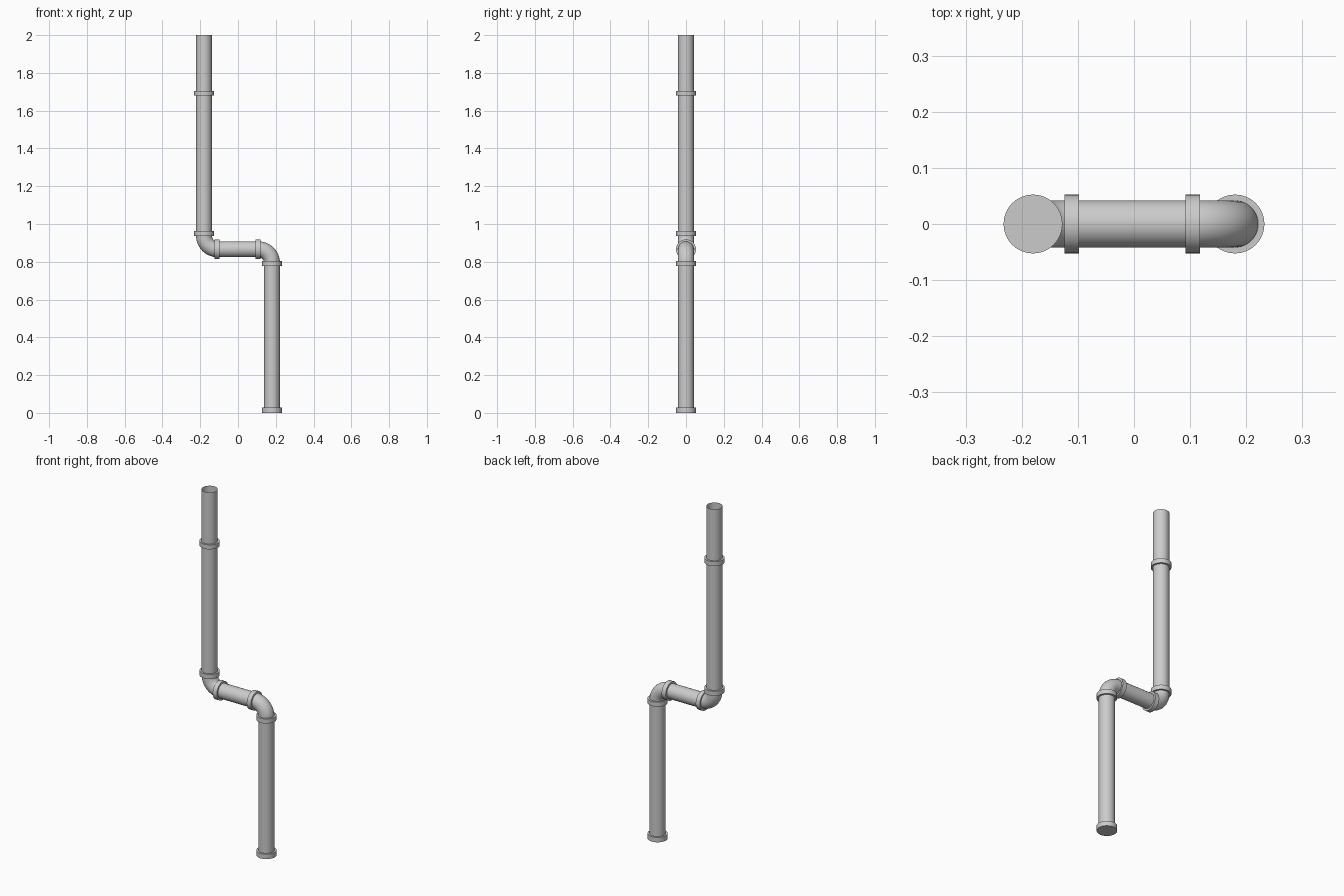
import bpy, bmesh, math
from mathutils import Vector

if "Cube" in bpy.data.objects:
    bpy.data.objects.remove(bpy.data.objects["Cube"])

SIDES = 32
R, COLLAR_R = 0.042, 0.0525   # pipe and collar radius
X, ZM = 0.18, 0.866           # offset of vertical runs, height of cross run
BEND = 0.072                  # elbow centre-line radius


def sweep(name, path, radius, caps=False):
    """Tube swept along a path lying in the XZ plane."""
    pts = [Vector((x, 0, z)) for x, z in path]
    bm = bmesh.new()
    rings = []
    for i, p in enumerate(pts):
        t = (pts[min(i + 1, len(pts) - 1)] - pts[max(i - 1, 0)]).normalized()
        if len(pts) > 2 and i in (0, len(pts) - 1):  # elbow ends are axis aligned
            t = Vector((round(t.x), 0, round(t.z))).normalized()
        u = Vector((0, 1, 0))
        v = t.cross(u)
        ring = []
        for k in range(SIDES):
            a = 2 * math.pi * k / SIDES
            ring.append(bm.verts.new(p + radius * (math.cos(a) * u + math.sin(a) * v)))
        rings.append(ring)
    for a, b in zip(rings, rings[1:]):
        for k in range(SIDES):
            j = (k + 1) % SIDES
            bm.faces.new((a[k], a[j], b[j], b[k]))
    if caps:
        bm.faces.new(rings[0][::-1])
        bm.faces.new(rings[-1])
        bmesh.ops.recalc_face_normals(bm, faces=bm.faces)
    mesh = bpy.data.meshes.new(name)
    bm.to_mesh(mesh)
    bm.free()
    ob = bpy.data.objects.new(name, mesh)
    bpy.context.collection.objects.link(ob)
    bpy.ops.object.select_all(action='DESELECT')
    ob.select_set(True)
    bpy.context.view_layer.objects.active = ob
    bpy.ops.object.shade_smooth_by_angle(angle=math.radians(35))
    return ob


def arc(cx, cz, start, end, n=12):
    return [(cx + BEND * math.cos(math.radians(start + (end - start) * i / n)),
             cz + BEND * math.sin(math.radians(start + (end - start) * i / n)))
            for i in range(n + 1)]


# straight pipes; the top end is open
sweep("lower_pipe", [(X, 0.01), (X, ZM - BEND)], R)
sweep("cross_pipe", [(-X + BEND, ZM), (X - BEND, ZM)], R)
sweep("upper_pipe", [(-X, ZM + BEND), (-X, 1.69)], R)
sweep("top_pipe", [(-X, 1.69), (-X, 2.0)], R)

# elbows
sweep("lower_elbow", arc(X - BEND, ZM - BEND, 0, 90), R)
sweep("upper_elbow", arc(-X + BEND, ZM + BEND, 180, 270), R)

# closed collars over the joints
for name, z0, z1 in (("base_collar", 0.0, 0.028), ("lower_elbow_collar", 0.777, 0.803),
                     ("upper_elbow_collar", 0.936, 0.962), ("top_collar", 1.679, 1.705)):
    x = X if z1 < ZM else -X
    sweep(name, [(x, z0), (x, z1)], COLLAR_R, True)
for name, x0, x1 in (("cross_collar_left", -0.124, -0.098), ("cross_collar_right", 0.092, 0.118)):
    sweep(name, [(x0, ZM), (x1, ZM)], COLLAR_R, True)
